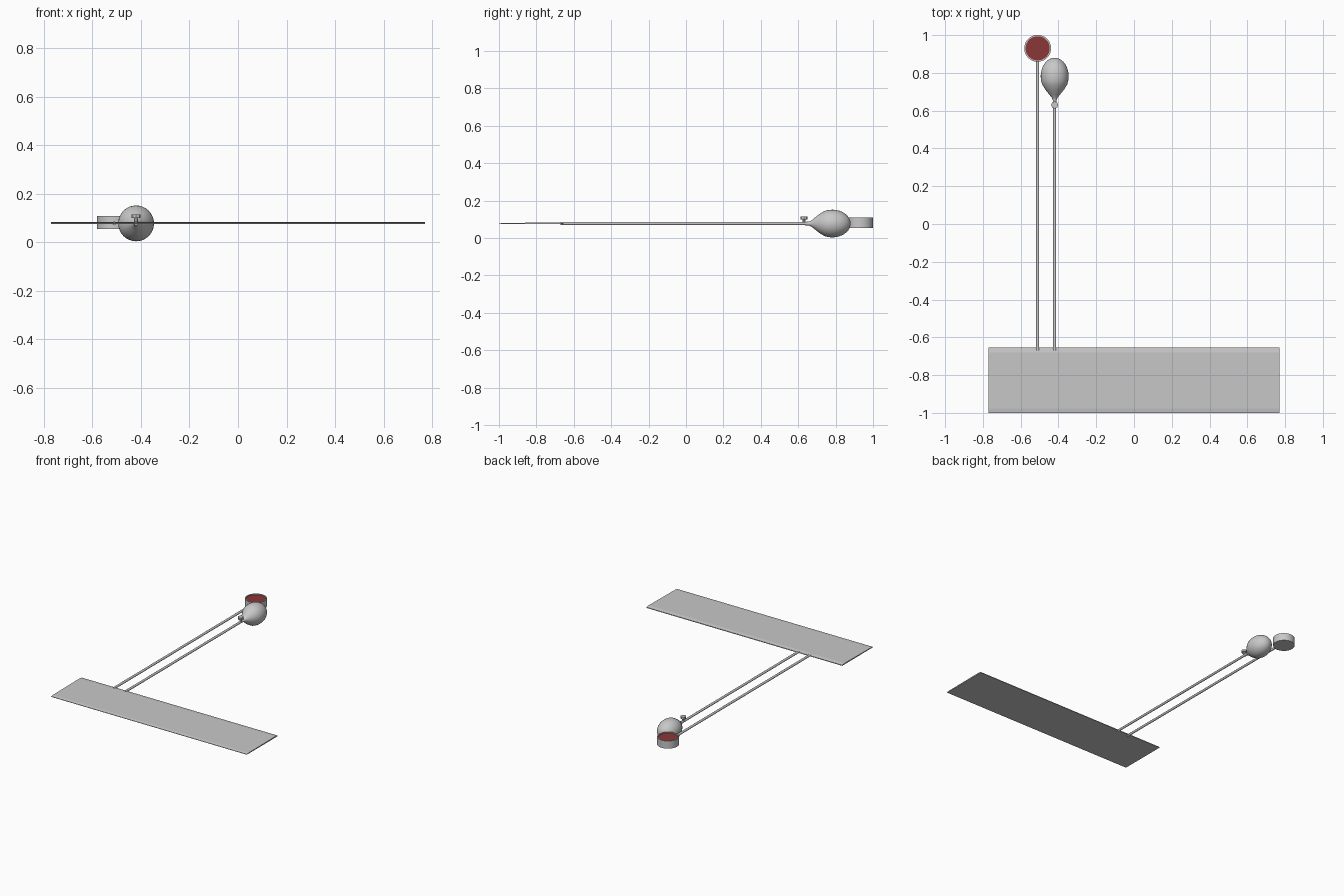
import bpy, bmesh, math
from mathutils import Matrix

cube = bpy.data.objects.get("Cube")
if cube:
    bpy.data.objects.remove(cube, do_unlink=True)


def material(name, r, g, b):
    m = bpy.data.materials.new(name)
    m.use_nodes = True
    m.diffuse_color = (r, g, b, 1)
    m.node_tree.nodes["Principled BSDF"].inputs["Base Color"].default_value = (r, g, b, 1)
    return m


GREY = material("light grey", 0.58, 0.58, 0.58)
RED = material("dark red", 0.26, 0.038, 0.038)
AXIS = 0.077          # height of the rods and blade
ROD_X, CUP_X = -0.42, -0.51


def finish(name, bm, mats, smooth=True):
    bmesh.ops.recalc_face_normals(bm, faces=bm.faces)
    mesh = bpy.data.meshes.new(name)
    bm.to_mesh(mesh)
    bm.free()
    for m in mats:
        mesh.materials.append(m)
    ob = bpy.data.objects.new(name, mesh)
    bpy.context.collection.objects.link(ob)
    if smooth:
        bpy.ops.object.select_all(action="DESELECT")
        ob.select_set(True)
        bpy.context.view_layer.objects.active = ob
        bpy.ops.object.shade_smooth_by_angle(angle=math.radians(35))
    return ob


def lathe(name, profile, place, sides=32, mats=(GREY,), red_below=None):
    """Spin (radius, height) pairs about z, then place the result."""
    bm = bmesh.new()
    verts = [bm.verts.new((r, 0, h)) for r, h in profile]
    edges = [bm.edges.new(pair) for pair in zip(verts, verts[1:])]
    bmesh.ops.spin(bm, geom=verts + edges, cent=(0, 0, 0), axis=(0, 0, 1),
                   angle=math.tau, steps=sides)
    bmesh.ops.remove_doubles(bm, verts=bm.verts, dist=0.0001)
    bmesh.ops.recalc_face_normals(bm, faces=bm.faces)
    if red_below:
        for f in bm.faces:
            c = f.calc_center_median()
            if f.normal.z > 0.9 and c.z > 0 and c.xy.length < red_below:
                f.material_index = 1
    bm.transform(place)
    return finish(name, bm, mats)


def along_y(x, y):
    return Matrix.Translation((x, y, AXIS)) @ Matrix.Rotation(-math.pi / 2, 4, "X")


# Flat blade with a bevelled front edge and a thicker back edge
section = [(-1.0, -0.003), (-1.0, 0.0), (-0.978, 0.003), (-0.68, 0.006),
           (-0.655, 0.002), (-0.655, -0.003)]
bm = bmesh.new()
face = bm.faces.new([bm.verts.new((-0.77, y, AXIS + z)) for y, z in section])
side = bmesh.ops.extrude_face_region(bm, geom=[face])["geom"]
bmesh.ops.translate(bm, vec=(1.54, 0, 0),
                    verts=[v for v in side if isinstance(v, bmesh.types.BMVert)])
finish("blade", bm, [GREY], smooth=False)

# Two long rods
for name, x, end in (("bulb_rod", ROD_X, 0.66), ("cup_rod", CUP_X, 0.87)):
    length = end + 0.67
    lathe(name, [(0, 0), (0.008, 0), (0.008, length), (0, length)], along_y(x, -0.67), 16)

# Teardrop bulb with a narrow neck and a rounded back
bulb = [(0, -0.15), (0.009, -0.15), (0.01, -0.125), (0.016, -0.112),
        (0.03, -0.095), (0.05, -0.07)]
for i in range(13):
    a = math.radians(-25 + 115 * i / 12)
    bulb.append((0.074 * math.cos(a), 0.098 * math.sin(a)))
bulb[-1] = (0, 0.098)
lathe("bulb", bulb, along_y(ROD_X, 0.782))

# Shallow round cup with a red inset disc
lathe("cup", [(0, -0.027), (0.071, -0.027), (0.071, 0.027), (0.064, 0.027),
              (0.064, 0.021), (0, 0.021)],
      Matrix.Translation((CUP_X, 0.93, 0.081)), 40, (GREY, RED), 0.063)

# Small knob standing on the rod
lathe("knob", [(0, 0), (0.008, 0), (0.008, 0.022), (0.019, 0.022),
               (0.019, 0.037), (0, 0.037)],
      Matrix.Translation((ROD_X, 0.63, AXIS)), 8)
